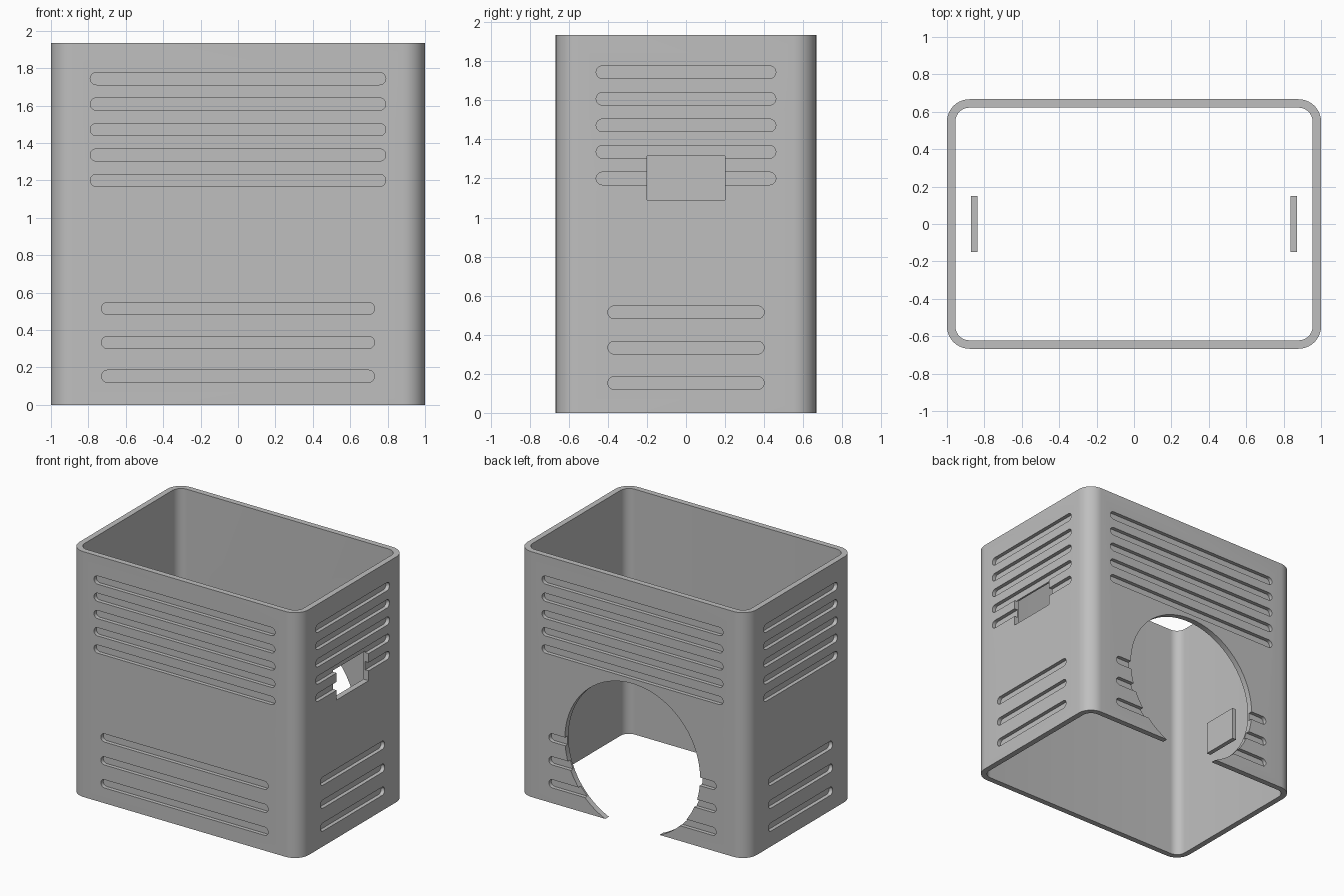
import bpy, bmesh
from math import cos, sin, pi, radians
from mathutils import Matrix, Vector

if "Cube" in bpy.data.objects:
    bpy.data.objects.remove(bpy.data.objects["Cube"], do_unlink=True)

HX, HY, H, WALL, CORNER, GROOVE = 1.0, 0.667, 1.935, 0.045, 0.12, 0.03

grey = bpy.data.materials.new("plain grey")
grey.use_nodes = True
COLOUR = (0.52, 0.52, 0.52, 1)
grey.diffuse_color = COLOUR
grey.node_tree.nodes["Principled BSDF"].inputs["Base Color"].default_value = COLOUR


def rounded_rect(hw, hh, r, steps=10):
    pts = []
    for k, (sx, sy) in enumerate([(1, 1), (-1, 1), (-1, -1), (1, -1)]):
        for i in range(steps + 1):
            a = (k + i / steps) * pi / 2
            pts.append((sx * (hw - r) + r * cos(a), sy * (hh - r) + r * sin(a)))
    return pts


def prism(bm, pts, depth, matrix):
    """Extrude a flat outline along its local z, from -depth/2 to depth/2."""
    low, high = ([bm.verts.new(matrix @ Vector((x, y, z))) for x, y in pts]
                 for z in (-depth / 2, depth / 2))
    bm.faces.new(low[::-1])
    bm.faces.new(high)
    n = len(pts)
    for i in range(n):
        j = (i + 1) % n
        bm.faces.new((low[i], low[j], high[j], high[i]))


def make(name, bm):
    bmesh.ops.recalc_face_normals(bm, faces=bm.faces)
    mesh = bpy.data.meshes.new(name)
    bm.to_mesh(mesh)
    bm.free()
    mesh.materials.append(grey)
    ob = bpy.data.objects.new(name, mesh)
    bpy.context.collection.objects.link(ob)
    return ob


def cut(target, cutter):
    bpy.context.view_layer.objects.active = target
    mod = target.modifiers.new("cut", "BOOLEAN")
    mod.operation, mod.solver, mod.object = "DIFFERENCE", "EXACT", cutter
    bpy.ops.object.modifier_apply(modifier=mod.name)
    bpy.data.objects.remove(cutter, do_unlink=True)


def wall_matrix(angle, distance, z):
    """Local z points out of the wall, local x runs along it, local y is up."""
    return (Matrix.Rotation(angle, 4, "Z") @ Matrix.Translation((0, -distance, z))
            @ Matrix.Rotation(pi / 2, 4, "X"))


# Sleeve body
bm = bmesh.new()
prism(bm, rounded_rect(HX, HY, CORNER), H, Matrix.Translation((0, 0, H / 2)))
shell = make("case_sleeve", bm)

# Open cavity through top and bottom
bm = bmesh.new()
prism(bm, rounded_rect(HX - WALL, HY - WALL, CORNER - WALL), H + 1,
      Matrix.Translation((0, 0, H / 2)))
cut(shell, make("cavity_cutter", bm))

# Blind vent grooves on all four walls
bm = bmesh.new()
upper = [1.2 + 0.136 * i for i in range(5)]
lower = [0.153 + 0.181 * i for i in range(3)]
for side in range(4):
    distance, top_half, low_half = [(HY, 0.79, 0.73), (HX, 0.46, 0.4)][side % 2]
    for heights, half in ((upper, top_half), (lower, low_half)):
        for z in heights:
            prism(bm, rounded_rect(half, 0.0325, 0.0324, 6), 2 * GROOVE,
                  wall_matrix(side * pi / 2, distance, z))
cut(shell, make("groove_cutter", bm))

# Round opening in the back wall
bm = bmesh.new()
circle = [(0.59 * cos(2 * pi * i / 72), 0.59 * sin(2 * pi * i / 72)) for i in range(72)]
prism(bm, circle, 0.3, wall_matrix(pi, HY, 0.54))
cut(shell, make("opening_cutter", bm))

# Rectangular window in the left wall
bm = bmesh.new()
prism(bm, [(-0.2, -0.113), (0.2, -0.113), (0.2, 0.113), (-0.2, 0.113)], 0.2,
      wall_matrix(pi / 2, HX, 1.203))
cut(shell, make("window_cutter", bm))

bpy.ops.object.select_all(action="DESELECT")
shell.select_set(True)
bpy.context.view_layer.objects.active = shell
bpy.ops.object.shade_smooth_by_angle(angle=radians(30))

# Small inner plates beside each end wall
for side, name in ((1, "left_inner_plate"), (-1, "right_inner_plate")):
    bm = bmesh.new()
    bmesh.ops.create_cube(bm, size=1, matrix=Matrix.Translation((side * 0.855, 0, 0.77))
                          @ Matrix.Diagonal((0.035, 0.3, 0.26, 1)))
    make(name, bm)
